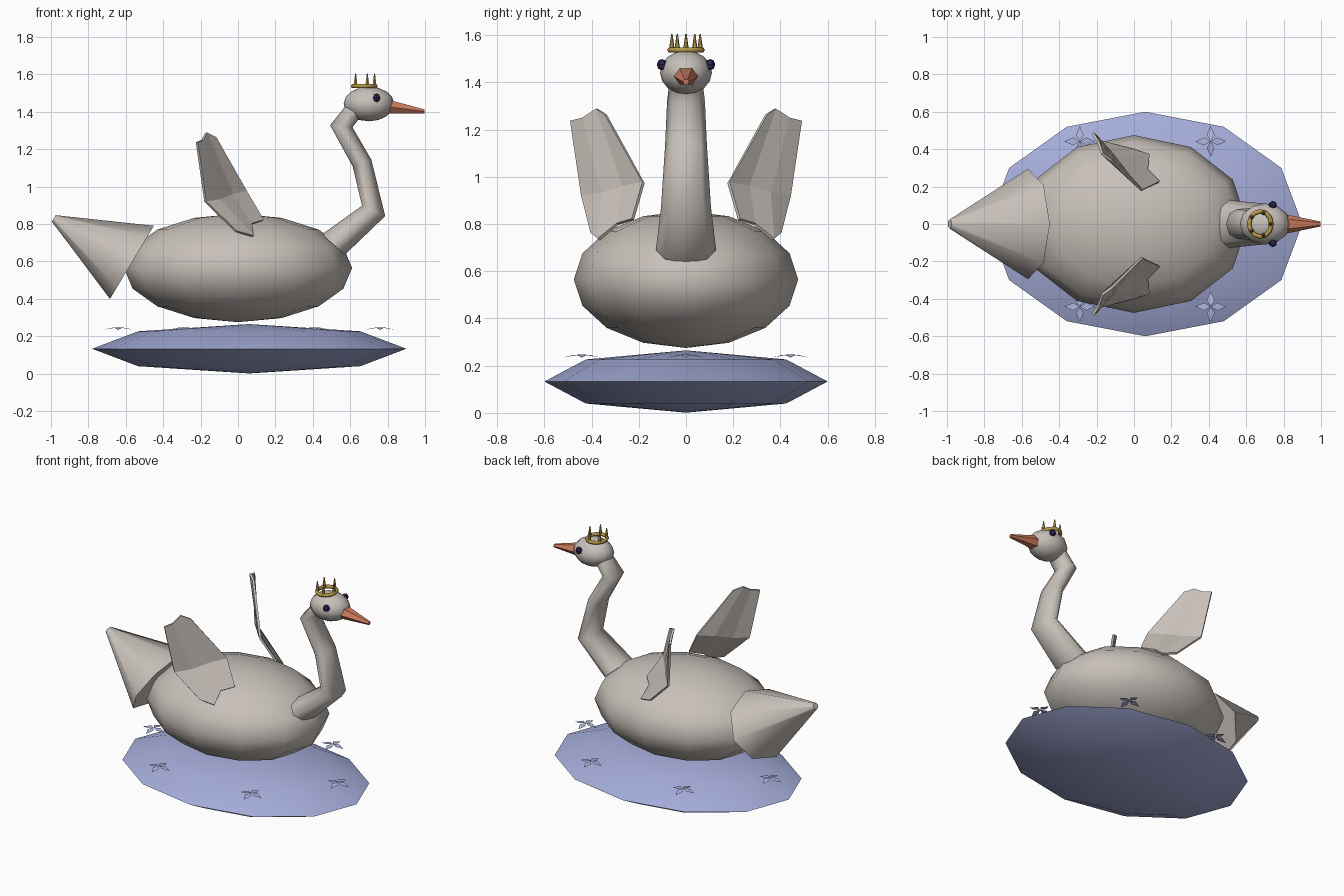
import bpy, bmesh, math
from mathutils import Vector, Matrix

if "Cube" in bpy.data.objects:
    bpy.data.objects.remove(bpy.data.objects["Cube"])


def material(name, rgb):
    m = bpy.data.materials.new(name)
    m.diffuse_color = (*rgb, 1)
    m.use_nodes = True
    m.node_tree.nodes["Principled BSDF"].inputs["Base Color"].default_value = m.diffuse_color
    return m


FEATHER = material("warm white", (0.58, 0.53, 0.49))
CUSHION = material("periwinkle blue", (0.38, 0.42, 0.70))
PETAL = material("pale blue", (0.43, 0.47, 0.74))
ORANGE = material("beak orange", (0.62, 0.20, 0.11))
GOLD = material("gold", (0.48, 0.32, 0.07))
DARK = material("dark violet", (0.03, 0.02, 0.09))


def finish(name, bm, mat, smooth_angle=None):
    bmesh.ops.recalc_face_normals(bm, faces=bm.faces)
    me = bpy.data.meshes.new(name)
    bm.to_mesh(me)
    bm.free()
    me.materials.append(mat)
    if smooth_angle:
        me.polygons.foreach_set("use_smooth", [True] * len(me.polygons))
        me.set_sharp_from_angle(angle=math.radians(smooth_angle))
    ob = bpy.data.objects.new(name, me)
    bpy.context.scene.collection.objects.link(ob)
    return ob


def ellipsoid(name, centre, radii, segs, rings, mat, smooth=60):
    bm = bmesh.new()
    bmesh.ops.create_uvsphere(bm, u_segments=segs, v_segments=rings, radius=1,
                              matrix=Matrix.Translation(centre) @ Matrix.Diagonal((*radii, 1)))
    return finish(name, bm, mat, smooth)


def loft(name, rings, sides, mat, smooth=50, phase=0.0):
    """rings: (x, z, in-plane direction angle, in-plane radius, y radius)"""
    bm = bmesh.new()
    loops = []
    for x, z, ang, r, ry in rings:
        a = math.radians(ang)
        loop = []
        for i in range(sides):
            t = phase + i * math.tau / sides
            c = r * math.cos(t)
            loop.append(bm.verts.new((x + c * math.cos(a), ry * math.sin(t), z + c * math.sin(a))))
        loops.append(loop)
    for a, b in zip(loops, loops[1:]):
        for i in range(sides):
            j = (i + 1) % sides
            bm.faces.new((a[i], a[j], b[j], b[i]))
    bm.faces.new(loops[0])
    bm.faces.new(loops[-1])
    return finish(name, bm, mat, smooth)


# Cushion, body and head
ellipsoid("cushion", (0.06, 0, 0.133), (0.84, 0.6, 0.132), 12, 4, CUSHION)
ellipsoid("body", (0, 0, 0.565), (0.61, 0.475, 0.29), 12, 8, FEATHER)
ellipsoid("head", (0.70, 0, 1.442), (0.135, 0.11, 0.093), 12, 8, FEATHER)

# Curved neck
loft("neck", [(0.51, 0.69, -42, 0.082, 0.128),
              (0.725, 0.87, -24, 0.068, 0.106),
              (0.663, 1.126, 20, 0.053, 0.089),
              (0.552, 1.323, -5, 0.06, 0.08),
              (0.63, 1.42, -45, 0.05, 0.068)], 8, FEATHER, 70)

# Cone tail and tapered beak
loft("tail", [(-0.567, 0.595, 59, 0.228, 0.295),
              (-0.985, 0.83, 59, 0.02, 0.025)], 8, FEATHER, 50)
loft("beak", [(0.80, 1.427, 75, 0.043, 0.054),
              (0.998, 1.402, 90, 0.012, 0.013)], 6, ORANGE, 30, math.pi / 6 + math.pi / 3)

# Eyes
for side, label in ((-1, "right"), (1, "left")):
    ellipsoid(label + "_eye", (0.742, side * 0.102, 1.475), (0.022, 0.022, 0.024), 6, 4, DARK, None)

# Wings: cupped plates with ragged feather ends
WING = [[(-.22, .487, 1.237), (-.19, .435, 1.25), (-.17, .377, 1.288), (-.12, .34, 1.263)],
        [(-.175, .44, .92), (-.10, .355, .93), (-.03, .265, .96), (.043, .18, .975)],
        [(-.01, .40, .76), (.08, .37, .735), (.07, .29, .80), (.134, .225, .82)]]
for side, label in ((-1, "right"), (1, "left")):
    bm = bmesh.new()
    grid = [[bm.verts.new((x, side * y, z)) for x, y, z in row] for row in WING]
    for r in range(2):
        for c in range(3):
            bm.faces.new((grid[r][c], grid[r][c + 1], grid[r + 1][c + 1], grid[r + 1][c]))
    wing = finish(label + "_wing", bm, FEATHER)
    mod = wing.modifiers.new("thickness", "SOLIDIFY")
    mod.thickness = 0.014
    mod.offset = 0

# Crown band
bm = bmesh.new()
U, V = 12, 6
band = []
for i in range(U):
    a = i * math.tau / U
    band.append([])
    for j in range(V):
        b = j * math.tau / V
        d = 0.012 * math.cos(b)
        band[i].append(bm.verts.new((0.675 + (0.06 + d) * math.cos(a),
                                     (0.068 + d) * math.sin(a),
                                     1.537 + 0.012 * math.sin(b))))
for i in range(U):
    for j in range(V):
        k, l = (i + 1) % U, (j + 1) % V
        bm.faces.new((band[i][j], band[k][j], band[k][l], band[i][l]))
finish("crown_band", bm, GOLD, 65)

# Crown spikes
bm = bmesh.new()
for i in range(5):
    a = i * math.tau / 5
    pos = (0.674 + 0.056 * math.cos(a), 0.063 * math.sin(a), 1.572)
    bmesh.ops.create_cone(bm, cap_ends=True, segments=6, radius1=0.012, radius2=0.003,
                          depth=0.066, matrix=Matrix.Translation(pos))
finish("crown_spikes", bm, GOLD)

# Six four-petalled flowers around the cushion
bm = bmesh.new()
for i in range(6):
    a = i * math.tau / 6
    c = Vector((0.06 + 0.70 * math.cos(a), 0.51 * math.sin(a), 0.248))
    for k in range(4):
        rot = Matrix.Rotation(k * math.pi / 2, 3, 'Z')
        pts = [(0, 0, 0), (0.035, -0.021, -0.003), (0.082, 0, -0.014), (0.035, 0.021, -0.003)]
        bm.faces.new([bm.verts.new(c + rot @ Vector(p)) for p in pts])
finish("cushion_flowers", bm, PETAL)
